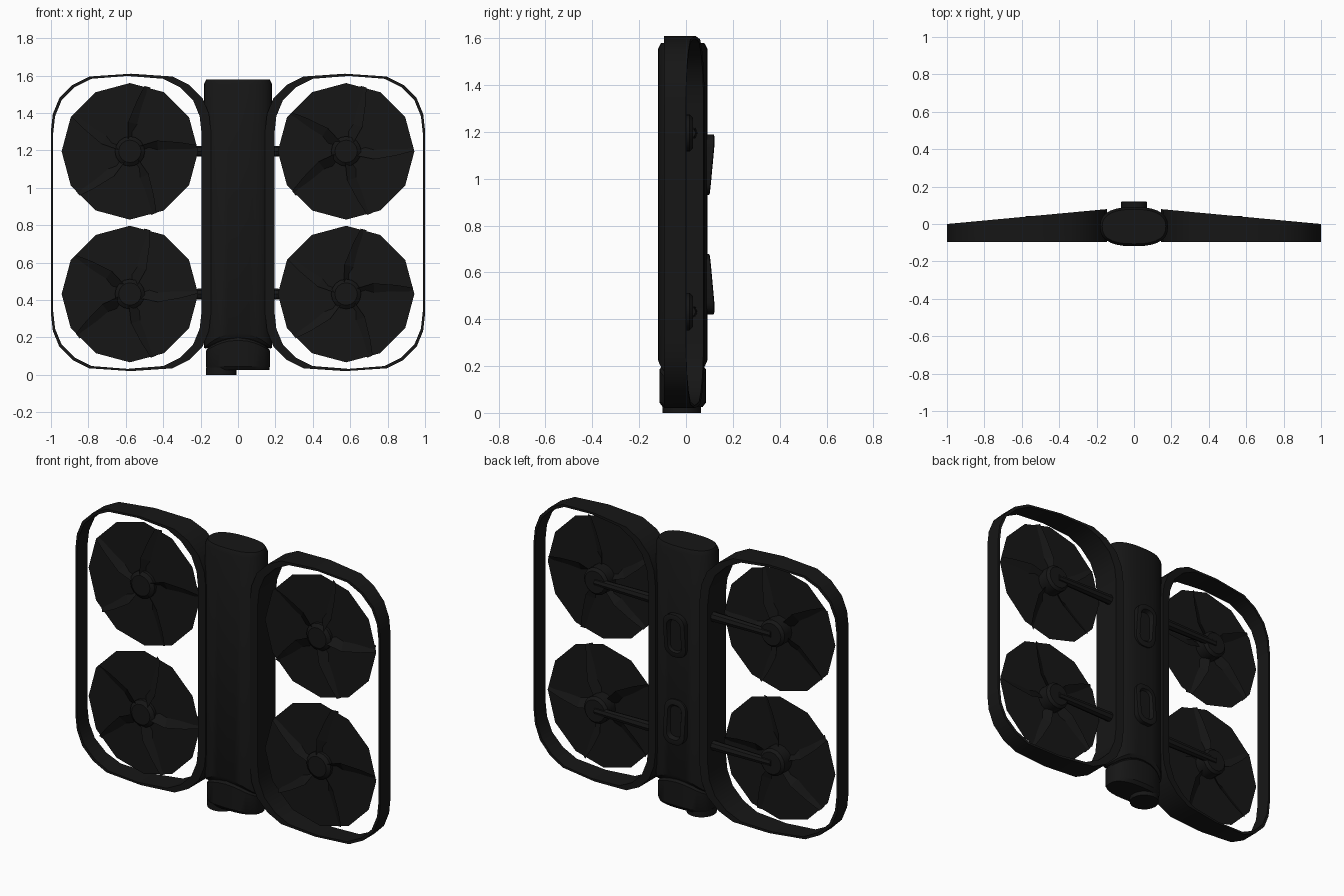
import bpy, math
from math import sin, cos, pi

if "Cube" in bpy.data.objects:
    bpy.data.objects.remove(bpy.data.objects["Cube"])

black = bpy.data.materials.new("matte_black")
black.diffuse_color = (0.008, 0.008, 0.008, 1)
black.use_nodes = True
black.node_tree.nodes["Principled BSDF"].inputs["Base Color"].default_value = black.diffuse_color


def mesh(name, verts, faces, smooth=30):
    me = bpy.data.meshes.new(name)
    me.from_pydata(verts, [], faces)
    me.materials.append(black)
    ob = bpy.data.objects.new(name, me)
    bpy.context.collection.objects.link(ob)
    bpy.ops.object.select_all(action='DESELECT')
    bpy.context.view_layer.objects.active = ob
    ob.select_set(True)
    bpy.ops.object.mode_set(mode='EDIT')
    bpy.ops.mesh.select_all(action='SELECT')
    if len(faces) > 1:
        bpy.ops.mesh.normals_make_consistent(inside=False)
    bpy.ops.object.mode_set(mode='OBJECT')
    if smooth:
        bpy.ops.object.shade_smooth_by_angle(angle=math.radians(smooth))
    return ob


def loft(name, rings, caps=True, smooth=30):
    """Skin matching closed rings; without caps the last joins the first."""
    n, m = len(rings[0]), len(rings)
    faces = [(a * n + i, a * n + (i + 1) % n,
              (a + 1) % m * n + (i + 1) % n, (a + 1) % m * n + i)
             for a in range(m - 1 if caps else m) for i in range(n)]
    if caps:
        faces += [tuple(range(n)), tuple(range((m - 1) * n, m * n))]
    return mesh(name, [p for r in rings for p in r], faces, smooth)


def oval(z, sx=0.182, sy=0.105, arc=0.0, n=28):
    """Body cross-section; arc drops the sides of the ring."""
    pts = []
    for i in range(n):
        c, s = cos(2 * pi * i / n), sin(2 * pi * i / n)
        x = math.copysign(abs(c) ** 0.8, c)
        y = math.copysign(abs(s) ** 0.8, s)
        pts.append((sx * x, -0.014 + sy * y, z - arc * x * x))
    return pts


def cylinder(name, x, z, profile, n=16):
    """Turned part along y; profile holds (radius, y)."""
    return loft(name, [[(x + r * cos(2 * pi * i / n), y, z + r * sin(2 * pi * i / n))
                        for i in range(n)] for r, y in profile])


# Main body, battery and the recessed neck between them
loft("main_body", [oval(0.20, 0.172, 0.092, 0.06), oval(0.225, arc=0.08),
                   oval(1.555), oval(1.58, 0.17, 0.092)])
loft("body_neck", [oval(0.10, 0.163, 0.088), oval(0.30, 0.163, 0.088)])
loft("battery", [oval(0.025, 0.168, 0.085), oval(0.045, 0.17, 0.1),
                 oval(0.185, 0.17, 0.1, 0.055), oval(0.20, 0.16, 0.088, 0.055)])
# Round button under the battery
loft("bottom_button", [[(-0.09 + r * cos(pi * i / 10), -0.018 + r * sin(pi * i / 10), z)
                        for i in range(20)] for r, z in ((0.082, 0), (0.082, 0.04))])


# Tapered hollow pads on the back
def pad_ring(zc, flip, hw, hh, y_thin, y_thick):
    pts = []
    for i in range(20):
        a = 2 * pi * (i + 0.5) / 20
        r = hw * 0.85
        x = math.copysign(hw - r, cos(a)) + r * cos(a)
        dz = math.copysign(hh - r, sin(a)) + r * sin(a)
        t = min(1, max(0, (dz / 0.13 + 1) / 1.4))
        pts.append((x, y_thin + (y_thick - y_thin) * t, zc + flip * dz))
    return pts


for label, zc, flip in (("upper", 1.06, 1), ("lower", 0.55, -1)):
    loft(label + "_back_pad", [pad_ring(zc, flip, 0.07, 0.13, 0.06, 0.06),
                               pad_ring(zc, flip, 0.07, 0.13, 0.098, 0.118),
                               pad_ring(zc, flip, 0.062, 0.122, 0.101, 0.121),
                               pad_ring(zc, flip, 0.045, 0.1, 0.101, 0.12),
                               pad_ring(zc, flip, 0.035, 0.09, 0.093, 0.095)])


# Guard frames: a rounded outline, deeper toward the body
def outline(x0, x1, h):
    w, c = (x1 - x0) / 2, (x0 + x1) / 2
    q = [(w, h - 0.305), (w - 0.01, h - 0.215), (w - 0.045, h - 0.13),
         (w - 0.115, h - 0.06), (w - 0.205, h - 0.015), (0, h)]
    top = q + [(-x, z) for x, z in q[-2::-1]]
    full = top + [(x, -z) for x, z in reversed(top)]
    return [(c + x, 0.815 + z) for x, z in full]


def back_y(x):
    return 0.08 - (x - 0.14) * 0.08 / 0.86


for side, s in (("left", -1), ("right", 1)):
    outer, inner = outline(0.145, 1.0, 0.795), outline(0.195, 0.988, 0.783)
    rings = [[(s * x, -0.095, z) for x, z in outer],
             [(s * x, back_y(x), z) for x, z in outer],
             [(s * x, back_y(x), z) for x, z in inner],
             [(s * x, -0.095, z) for x, z in inner]]
    loft(side + "_guard_frame", rings, caps=False)

    for level, z in (("upper", 1.195), ("lower", 0.432)):
        tag, x = side + "_" + level, s * 0.578
        # Motor hub and its support arm
        cylinder(tag + "_motor", x, z, [(0.06, -0.085), (0.08, -0.07), (0.08, 0.015), (0.065, 0.03)])
        loft(tag + "_arm", [[(ax, 0.02 + h * cos(pi * i / 4), z + h * sin(pi * i / 4))
                             for i in range(8)] for ax, h in ((s * 0.12, 0.03), (x, 0.022))])
        # Twelve-sided swept disc
        mesh(tag + "_rotor_disc",
             [(x + 0.365 * cos(pi * i / 6), -0.052, z + 0.365 * sin(pi * i / 6)) for i in range(12)],
             [tuple(range(12))], 0)
        # Pitched blades crossing the disc
        spin = s if level == "upper" else -s
        verts, faces = [], []
        for k in range(5):
            a, base = 2 * pi * k / 5 + 0.05, len(verts)
            for r, w, p in ((0.05, 0.025, 0.03), (0.15, 0.05, 0.025), (0.27, 0.035, 0.016), (0.358, 0.016, 0.01)):
                for e in (-1, 1):
                    verts.append((x + r * cos(a) - e * w * sin(a),
                                  -0.052 + e * p * spin, z + r * sin(a) + e * w * cos(a)))
            faces += [(base + j, base + j + 1, base + j + 3, base + j + 2) for j in (0, 2, 4)]
        mesh(tag + "_rotor_blades", verts, faces, 0)
